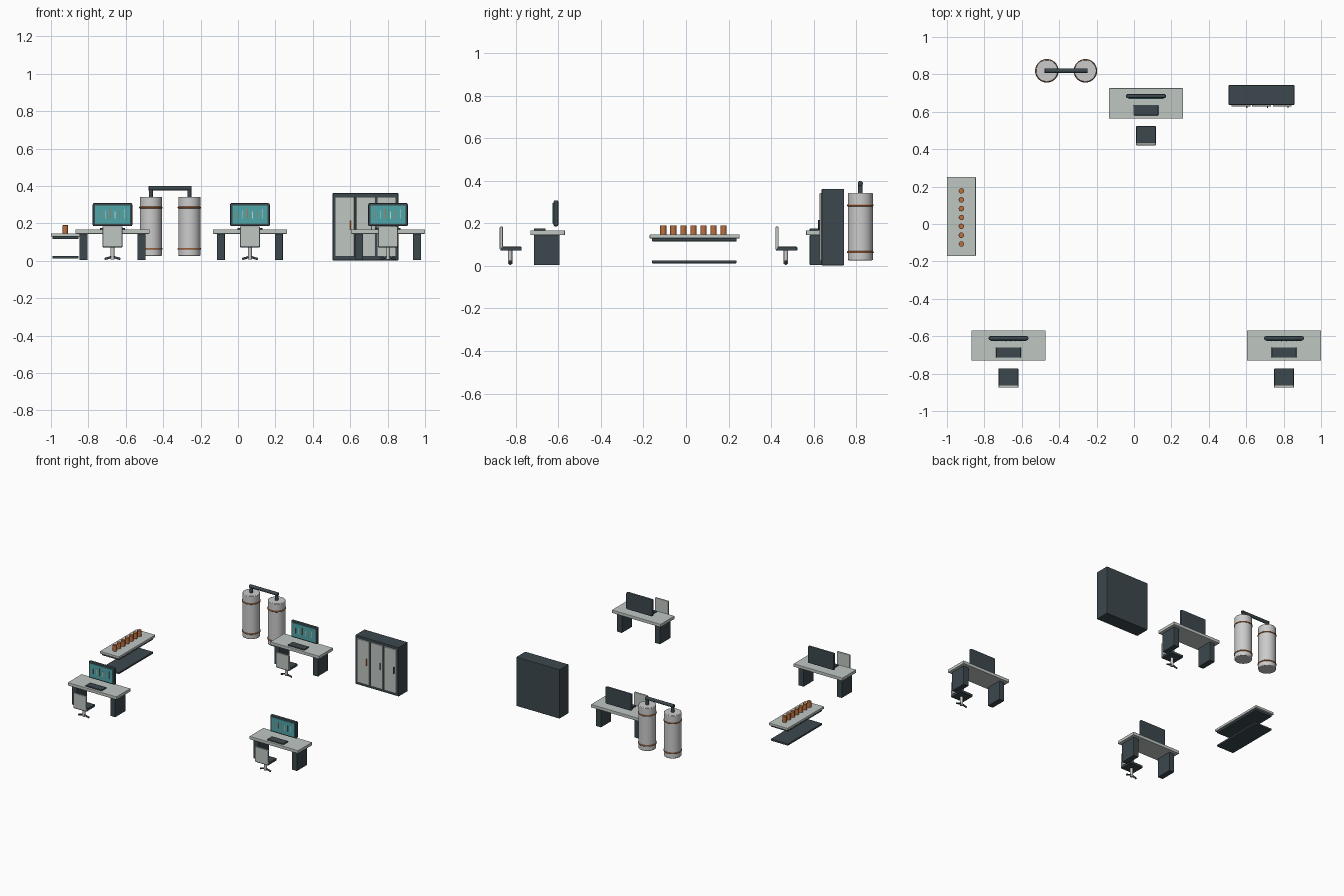
import bpy, math
from mathutils import Vector

if "Cube" in bpy.data.objects:
    bpy.data.objects.remove(bpy.data.objects["Cube"])


def mat(name, rgb):
    m = bpy.data.materials.new(name)
    m.diffuse_color = (*rgb, 1)
    m.use_nodes = True
    m.node_tree.nodes["Principled BSDF"].inputs["Base Color"].default_value = m.diffuse_color
    return m


DARK = mat("dark_slate", (0.045, 0.065, 0.075))
LIGHT = mat("light_grey", (0.52, 0.57, 0.54))
METAL = mat("tank_metal", (0.55, 0.56, 0.54))
TEAL = mat("screen_teal", (0.08, 0.38, 0.40))
PALE = mat("pale_bars", (0.55, 0.70, 0.62))
COPPER = mat("copper", (0.50, 0.16, 0.05))


def finish(ob, name, m, bevel=0):
    ob.name = name
    ob.data.materials.append(m)
    if bevel:
        b = ob.modifiers.new("bevel", 'BEVEL')
        b.width = bevel
        b.segments = 2
    return ob


def box(name, x, y, z, m, bevel=0.003):
    """Box from (min, max) ranges on each axis."""
    bpy.ops.mesh.primitive_cube_add(size=1, location=[sum(r) / 2 for r in (x, y, z)])
    ob = bpy.context.object
    ob.scale = [r[1] - r[0] for r in (x, y, z)]
    bpy.ops.object.transform_apply(location=False, rotation=False, scale=True)
    return finish(ob, name, m, bevel)


def rod(name, a, b, r, m, bevel=0, sides=32):
    """Cylinder between two points."""
    a, b = Vector(a), Vector(b)
    d = b - a
    bpy.ops.mesh.primitive_cylinder_add(vertices=sides, radius=r, depth=d.length,
                                        location=(a + b) / 2,
                                        rotation=d.to_track_quat('Z', 'Y').to_euler())
    ob = bpy.context.object
    bpy.ops.object.shade_smooth_by_angle(angle=math.radians(40))
    return finish(ob, name, m, bevel)


def workstation(cx, cy):
    def part(name, x, y, z, m, bevel=0.003):
        return box(name, (cx + x[0], cx + x[1]), (cy + y[0], cy + y[1]), z, m, bevel)

    # desk
    part("desk_top", (-0.198, 0.198), (-0.081, 0.081), (0.144, 0.167), LIGHT)
    for s in (-1, 1):
        part("desk_leg", sorted((s * 0.134, s * 0.176)), (-0.064, 0.056), (0.004, 0.146), DARK)
    # monitor with chart bars
    part("monitor", (-0.106, 0.106), (0.028, 0.05), (0.185, 0.308), DARK, 0.007)
    part("screen", (-0.094, 0.094), (0.024, 0.03), (0.197, 0.296), TEAL, 0.001)
    for i in range(6):
        part("screen_bar", (-0.067 + i * 0.026, -0.063 + i * 0.026), (0.022, 0.026),
             (0.225, 0.262 + 0.008 * (i % 3)), PALE if i % 2 else COPPER, 0)
    part("keyboard", (-0.066, 0.066), (-0.064, -0.009), (0.165, 0.175), DARK, 0.002)
    # chair
    part("chair_seat", (-0.053, 0.053), (-0.222, -0.122), (0.071, 0.09), DARK, 0.004)
    part("chair_back", (-0.053, 0.053), (-0.225, -0.21), (0.076, 0.184), LIGHT, 0.004)
    y = cy - 0.176
    rod("chair_post", (cx, y, 0.008), (cx, y, 0.075), 0.010, METAL, sides=20)
    for s in (-1, 1):
        rod("chair_foot", (cx, y, 0.022), (cx + s * 0.042, y, 0.009), 0.006, DARK, sides=12)


for pos in ((-0.671, -0.65), (0.064, 0.645), (0.802, -0.65)):
    workstation(*pos)

# sample bench with row of canisters
box("bench_top", (-1.0, -0.846), (-0.171, 0.252), (0.129, 0.147), LIGHT)
box("bench_apron", (-0.993, -0.853), (-0.16, 0.238), (0.115, 0.13), DARK)
box("bench_shelf", (-0.993, -0.853), (-0.16, 0.238), (0.012, 0.026), DARK)
for i in range(7):
    y = -0.107 + i * 0.0473
    rod("canister", (-0.923, y, 0.146), (-0.923, y, 0.19), 0.0145, COPPER, 0.001, 20)

# twin tanks with bands and connecting pipe
for x in (-0.466, -0.26):
    rod("tank", (x, 0.819, 0.026), (x, 0.819, 0.342), 0.059, METAL, 0.004, 48)
    for z in (0.064, 0.284):
        bpy.ops.mesh.primitive_torus_add(location=(x, 0.819, z), major_radius=0.058,
                                         minor_radius=0.005, major_segments=48, minor_segments=10)
        bpy.ops.object.shade_smooth_by_angle()
        finish(bpy.context.object, "tank_band", COPPER)
    rod("riser_pipe", (x, 0.819, 0.335), (x, 0.819, 0.388), 0.011, DARK, sides=20)
rod("cross_pipe", (-0.478, 0.819, 0.387), (-0.248, 0.819, 0.387), 0.012, DARK, 0.002, 20)

# storage cabinet with three doors
box("cabinet_body", (0.506, 0.857), (0.637, 0.742), (0.002, 0.361), DARK)
for i in range(3):
    x = 0.572 + i * 0.11
    box("cabinet_door", (x - 0.05, x + 0.05), (0.628, 0.64), (0.022, 0.342), LIGHT, 0.002)
    box("door_handle", (x + 0.028, x + 0.035), (0.621, 0.63), (0.165, 0.215),
        DARK if i else COPPER, 0.001)
